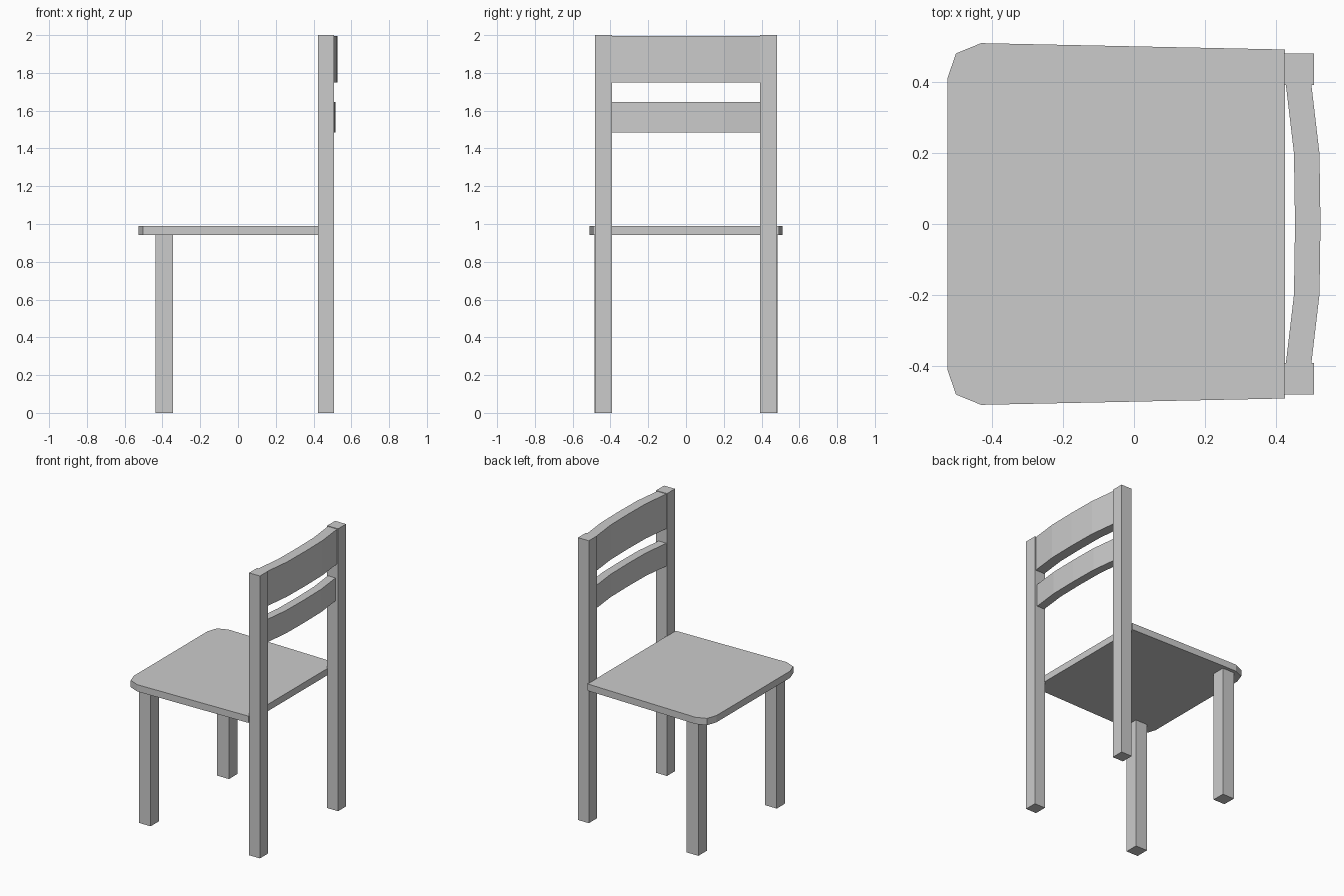
import bpy, bmesh

if "Cube" in bpy.data.objects:
    bpy.data.objects.remove(bpy.data.objects["Cube"])


def prism(name, outline, z0, z1):
    """Extrude a flat XY outline from z0 up to z1."""
    bm = bmesh.new()
    face = bm.faces.new([bm.verts.new((x, y, z0)) for x, y in outline])
    top = bmesh.ops.extrude_face_region(bm, geom=[face])["geom"]
    bmesh.ops.translate(bm, vec=(0, 0, z1 - z0),
                        verts=[v for v in top if isinstance(v, bmesh.types.BMVert)])
    bmesh.ops.recalc_face_normals(bm, faces=bm.faces)
    mesh = bpy.data.meshes.new(name)
    bm.to_mesh(mesh)
    bm.free()
    obj = bpy.data.objects.new(name, mesh)
    bpy.context.collection.objects.link(obj)
    return obj


def rect(x0, x1, y0, y1):
    return [(x0, y0), (x1, y0), (x1, y1), (x0, y1)]


def mirrored(half):
    """Complete an outline given on the +y side."""
    return half + [(x, -y) for x, y in reversed(half)]


def back_slat(name, thick, z0, z1):
    """Bowed slat spanning the two back posts."""
    half = [(0.429, 0.395), (0.452, 0.2), (0.455, 0.0)]
    inner = half + [(x, -y) for x, y in reversed(half[:-1])]
    outer = [(x + thick, y) for x, y in reversed(inner)]
    return prism(name, inner + outer, z0, z1)


# Seat: tapers to the back, clipped corners at the free edge
prism("seat", mirrored([(0.427, 0.493), (-0.432, 0.511), (-0.503, 0.482), (-0.527, 0.412)]),
      0.942, 0.99)

# Legs and tall back posts
for side, s in (("left", 1), ("right", -1)):
    prism("front_leg_" + side, rect(-0.437, -0.345, s * 0.391, s * 0.485), 0, 0.942)
    prism("back_post_" + side, rect(0.424, 0.509, s * 0.393, s * 0.482), 0, 2.0)

# Backrest slats
back_slat("top_slat", 0.072, 1.75, 1.996)
back_slat("lower_slat", 0.06, 1.485, 1.647)
